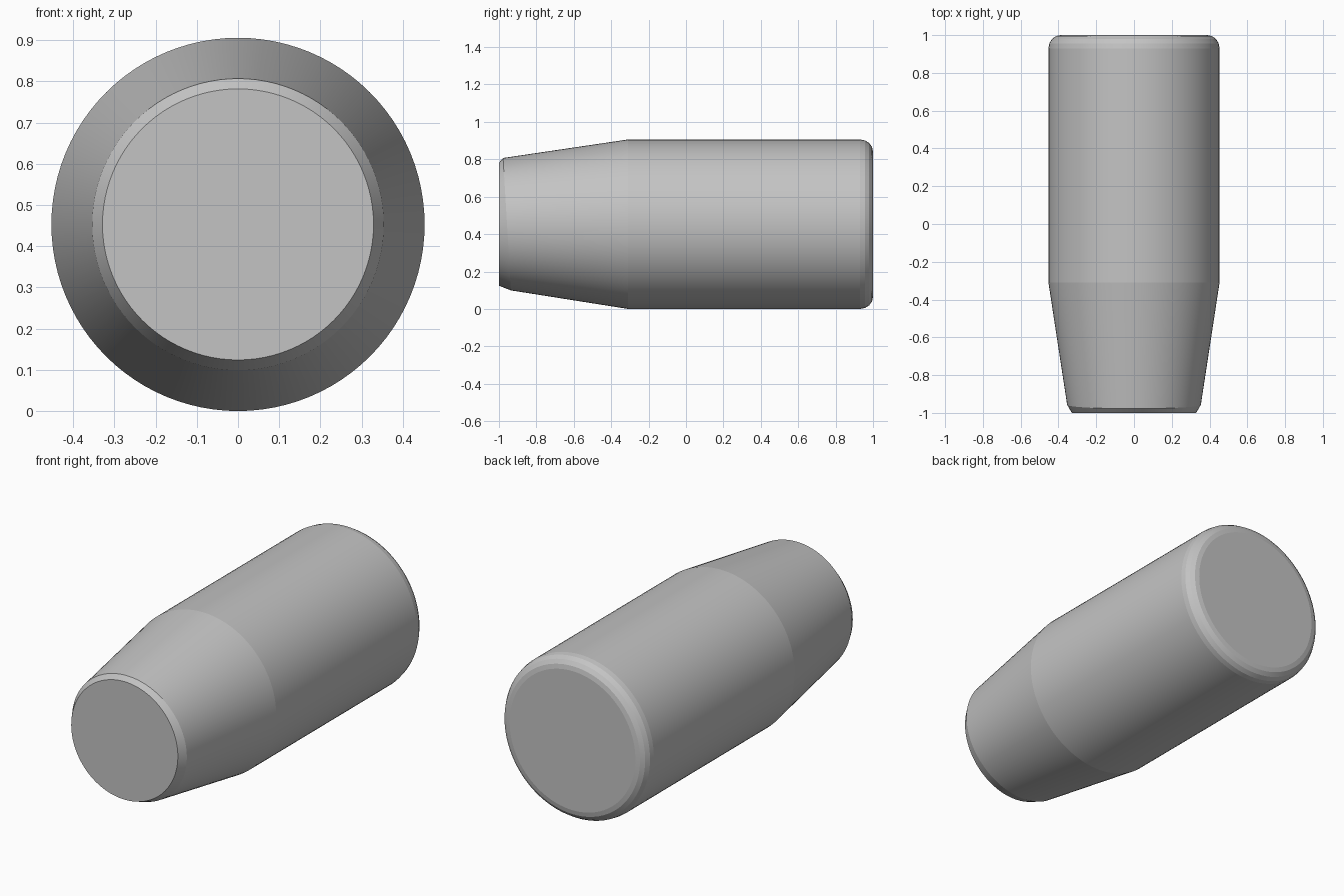
import bpy, bmesh, math

if "Cube" in bpy.data.objects:
    bpy.data.objects.remove(bpy.data.objects["Cube"])

SEGMENTS = 96
R = 0.453          # body radius, also the height of the axis

# Profile from tapered front to rounded back: (y, radius, tilt of the ring)
profile = [(-1.0, 0.329, 0.0), (-0.957, 0.354, 0.021), (-0.31, R, 0.0), (0.93, R, 0.0)]
BY, BR = 0.07, 0.065   # size of the rounded back edge
for i in range(1, 5):
    a = math.radians(90 * i / 4)
    profile.append((0.93 + BY * math.sin(a), R - BR * (1 - math.cos(a)), 0.0))

# Lathe the body around the y axis
bm = bmesh.new()
rings = []
for y, r, tilt in profile:
    ring = []
    for k in range(SEGMENTS):
        a = 2 * math.pi * k / SEGMENTS
        ring.append(bm.verts.new((r * math.cos(a), y - tilt * math.sin(a), R + r * math.sin(a))))
    rings.append(ring)
for lo, hi in zip(rings, rings[1:]):
    for k in range(SEGMENTS):
        n = (k + 1) % SEGMENTS
        bm.faces.new((lo[k], lo[n], hi[n], hi[k]))

# Flat end caps
bm.faces.new(rings[0])
bm.faces.new(rings[-1])
bmesh.ops.recalc_face_normals(bm, faces=bm.faces[:])

mesh = bpy.data.meshes.new("tapered_cylinder")
bm.to_mesh(mesh)
bm.free()
body = bpy.data.objects.new("tapered_cylinder", mesh)
bpy.context.collection.objects.link(body)

# Plain grey
grey = bpy.data.materials.new("plain grey")
grey.diffuse_color = (0.55, 0.55, 0.55, 1.0)
grey.use_nodes = True
grey.node_tree.nodes["Principled BSDF"].inputs["Base Color"].default_value = grey.diffuse_color
mesh.materials.append(grey)

# Smooth around the body, crisp at the shoulder and bevels
bpy.context.view_layer.objects.active = body
body.select_set(True)
bpy.ops.object.shade_smooth_by_angle(angle=math.radians(6))
